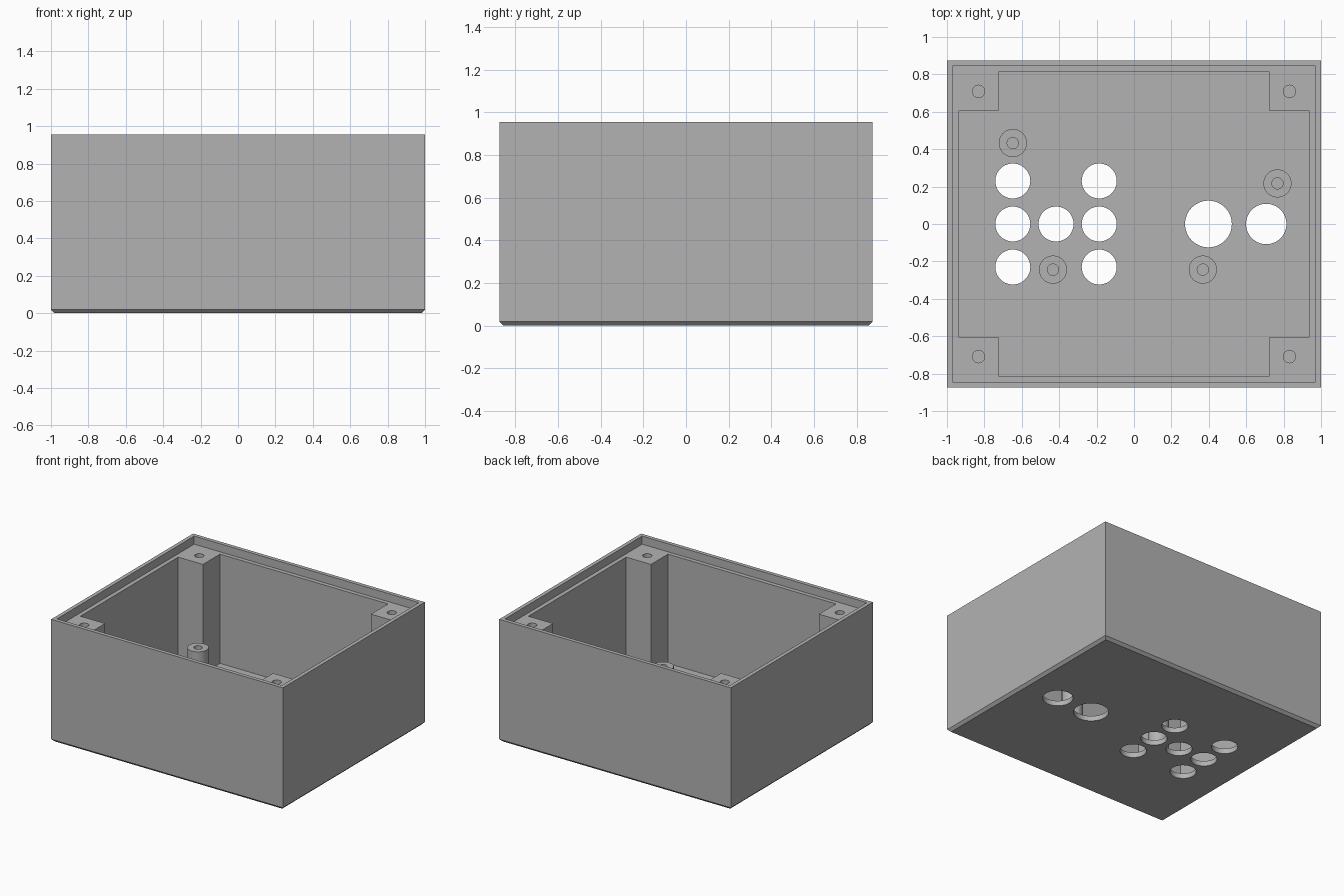
import bpy, bmesh, math

cube = bpy.data.objects.get("Cube")
if cube:
    bpy.data.objects.remove(cube, do_unlink=True)

# Main dimensions
HX, HY, TOP = 1.0, 0.875, 0.955
FLOOR, LEDGE, CHAMFER = 0.04, 0.892, 0.02
SEGMENTS = 48

grey = bpy.data.materials.new("plain grey")
grey.use_nodes = True
colour = (0.45, 0.45, 0.45, 1)
grey.diffuse_color = colour
grey.node_tree.nodes["Principled BSDF"].inputs["Base Color"].default_value = colour


def rect(hx, hy):
    return [(-hx, -hy), (hx, -hy), (hx, hy), (-hx, hy)]


def circle(cx, cy, r):
    steps = [2 * math.pi * i / SEGMENTS for i in range(SEGMENTS)]
    return [(cx + r * math.cos(a), cy + r * math.sin(a)) for a in steps]


def loft(name, sections):
    """Closed solid through (outline, height) sections, listed bottom to top."""
    bm = bmesh.new()
    rings = [[bm.verts.new((x, y, z)) for x, y in outline] for outline, z in sections]
    bm.faces.new(rings[0][::-1])
    bm.faces.new(rings[-1])
    for low, high in zip(rings, rings[1:]):
        for i in range(len(low)):
            j = (i + 1) % len(low)
            bm.faces.new((low[i], low[j], high[j], high[i]))
    bmesh.ops.recalc_face_normals(bm, faces=bm.faces)
    mesh = bpy.data.meshes.new(name)
    bm.to_mesh(mesh)
    bm.free()
    mesh.materials.append(grey)
    obj = bpy.data.objects.new(name, mesh)
    bpy.context.collection.objects.link(obj)
    return obj


def activate(obj):
    bpy.ops.object.select_all(action='DESELECT')
    obj.select_set(True)
    bpy.context.view_layer.objects.active = obj


def carve(target, cutter):
    cutter.hide_render = True
    mod = target.modifiers.new("carve", 'BOOLEAN')
    mod.operation, mod.solver, mod.object = 'DIFFERENCE', 'EXACT', cutter
    activate(target)
    bpy.ops.object.modifier_apply(modifier=mod.name)
    bpy.data.objects.remove(cutter, do_unlink=True)


def drill(target, x, y, r, low, high):
    carve(target, loft("drill", [(circle(x, y, r), low), (circle(x, y, r), high)]))


# Open case with a chamfered underside
case = loft("case", [(rect(HX - CHAMFER, HY - CHAMFER), 0),
                     (rect(HX, HY), CHAMFER), (rect(HX, HY), TOP)])

# Cavity that leaves a solid post in every corner
ix, iy, px, py = 0.938, 0.813, 0.725, 0.603
cavity = [(-px, -iy), (px, -iy), (px, -py), (ix, -py), (ix, py), (px, py),
          (px, iy), (-px, iy), (-px, py), (-ix, py), (-ix, -py), (-px, -py)]
carve(case, loft("cavity", [(cavity, FLOOR), (cavity, LEDGE + 0.03)]))

# Recess for a lid
lid = rect(0.97, 0.845)
carve(case, loft("lid_recess", [(lid, LEDGE), (lid, TOP + 0.1)]))

# Screw holes in the corner posts
for sx in (-1, 1):
    for sy in (-1, 1):
        drill(case, sx * 0.831, sy * 0.709, 0.033, 0.55, LEDGE + 0.02)

# Openings through the floor
openings = [(x, y, 0.0935) for x in (-0.648, -0.186) for y in (-0.23, 0, 0.23)]
openings += [(-0.417, 0, 0.0935), (0.398, 0, 0.125), (0.707, 0, 0.108)]
for x, y, r in openings:
    drill(case, x, y, r, -0.1, FLOOR + 0.1)

# Hollow standoffs on the floor
standoffs = []
for x, y in [(-0.648, 0.433), (0.767, 0.217), (-0.433, -0.244), (0.368, -0.244)]:
    ring = circle(x, y, 0.075)
    post = loft("standoff", [(ring, FLOOR - 0.005), (ring, 0.33)])
    drill(post, x, y, 0.03, FLOOR, 0.4)
    standoffs.append(post)

for obj in [case] + standoffs:
    activate(obj)
    bpy.ops.object.shade_smooth_by_angle(angle=math.radians(30))
